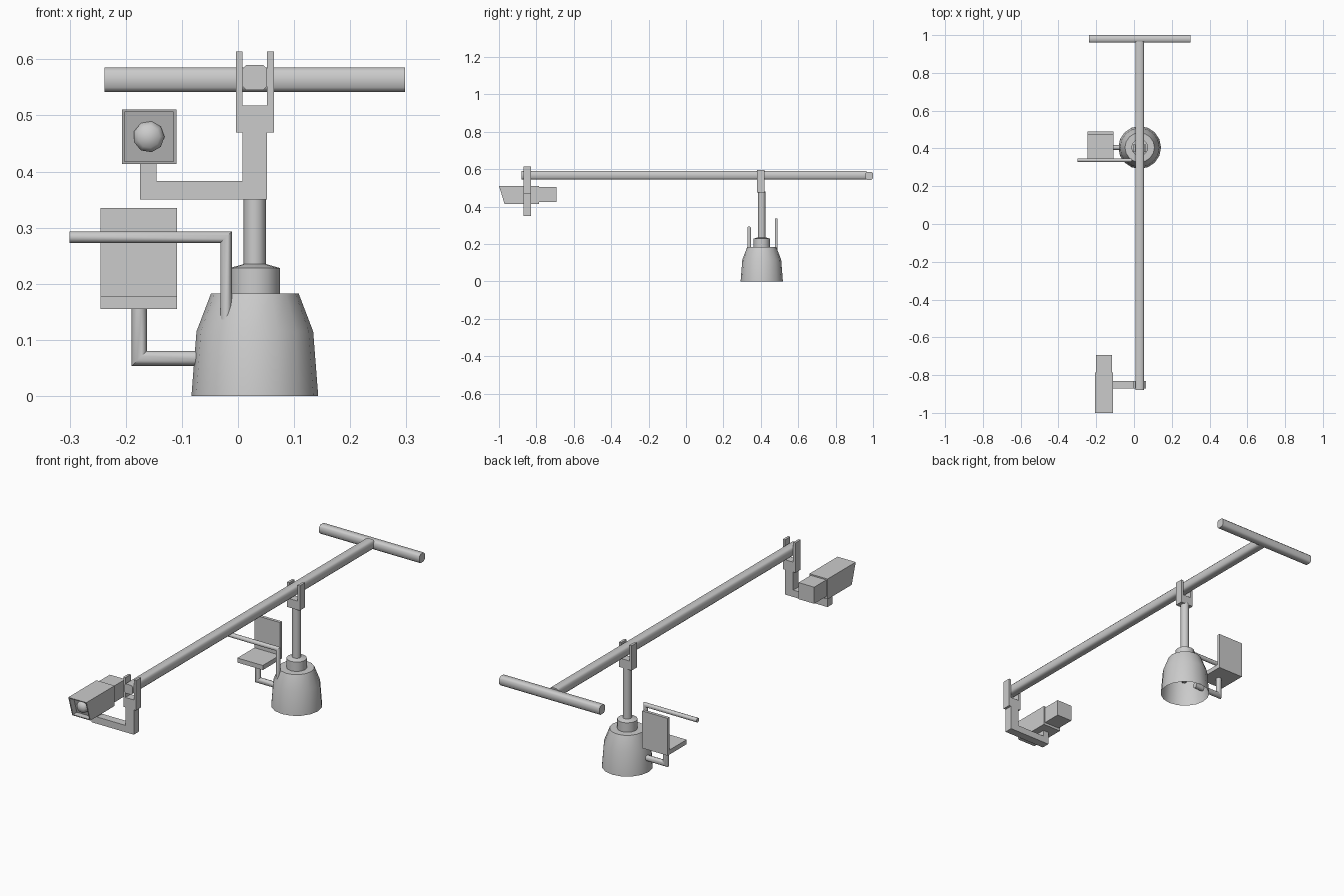
import bpy, bmesh, math
from mathutils import Vector

cube = bpy.data.objects.get("Cube")
if cube:
    bpy.data.objects.remove(cube, do_unlink=True)

grey = bpy.data.materials.new("light grey")
grey.use_nodes = True
grey.diffuse_color = (0.6, 0.6, 0.6, 1)
grey.node_tree.nodes["Principled BSDF"].inputs["Base Color"].default_value = (0.6, 0.6, 0.6, 1)

CX, BASE_Y, FORK_Y = 0.03, 0.405, -0.85   # beam axis, base centre, camera fork


def finish(bm, name, smooth=None):
    bmesh.ops.recalc_face_normals(bm, faces=bm.faces)
    me = bpy.data.meshes.new(name)
    bm.to_mesh(me)
    bm.free()
    me.materials.append(grey)
    ob = bpy.data.objects.new(name, me)
    bpy.context.collection.objects.link(ob)
    if smooth:
        bpy.ops.object.select_all(action='DESELECT')
        ob.select_set(True)
        bpy.context.view_layer.objects.active = ob
        bpy.ops.object.shade_smooth_by_angle(angle=math.radians(smooth))
    return ob


def box(name, x, y, z, bevel=0, axis=0):
    """Box from (min, max) ranges; bevel rounds the edges along one axis."""
    bm = bmesh.new()
    bmesh.ops.create_cube(bm, size=1)
    for v in bm.verts:
        v.co = [r[0] if c < 0 else r[1] for c, r in zip(v.co, (x, y, z))]
    if bevel:
        edges = [e for e in bm.edges
                 if abs((e.verts[0].co - e.verts[1].co).normalized()[axis]) > 0.9]
        bmesh.ops.bevel(bm, geom=edges, offset=bevel, segments=1, affect='EDGES')
    return finish(bm, name, 50 if bevel else None)


def lathe(name, profile, center, sides, smooth=40):
    """Open surface of revolution from (radius, z) points; radius 0 closes it."""
    bm = bmesh.new()
    rings = []
    for r, z in profile:
        n = 1 if r == 0 else sides
        rings.append([bm.verts.new((center[0] + r * math.cos(math.tau * i / sides),
                                    center[1] + r * math.sin(math.tau * i / sides), z))
                      for i in range(n)])
    for a, b in zip(rings, rings[1:]):
        for i in range(sides):
            j = (i + 1) % sides
            quad = [a[i % len(a)], a[j % len(a)], b[j % len(b)], b[i % len(b)]]
            bm.faces.new(list(dict.fromkeys(quad)))
    return finish(bm, name, smooth)


def pipe(name, points, radius, sides=10):
    """Round tube in the xz plane with mitred corners."""
    pts = [Vector(p) for p in points]
    bm = bmesh.new()
    rings = []
    for k, p in enumerate(pts):
        d_in = (p - pts[k - 1]).normalized() if k else (pts[1] - p).normalized()
        d_out = (pts[k + 1] - p).normalized() if k + 1 < len(pts) else d_in
        t = (d_in + d_out).normalized()
        side = Vector((0, 1, 0)).cross(t).normalized() / t.dot(d_in)
        rings.append([bm.verts.new(p + radius * (side * math.cos(math.tau * i / sides)
                                   + Vector((0, math.sin(math.tau * i / sides), 0))))
                      for i in range(sides)])
    for a, b in zip(rings, rings[1:]):
        for i in range(sides):
            j = (i + 1) % sides
            bm.faces.new((a[i], a[j], b[j], b[i]))
    bm.faces.new(rings[0])
    bm.faces.new(rings[-1])
    return finish(bm, name, 45)


def fork(name, y, z0, z1):
    """Two prongs either side of the beam, joined by a bridge."""
    yr = (y - 0.02, y + 0.02)
    for side, s in (("left", 1), ("right", -1)):
        box(f"{name}_{side}_prong", sorted((CX + s * 0.022, CX + s * 0.034)), yr, (z0, z1))
    box(f"{name}_bridge", (CX - 0.022, CX + 0.022), yr, (z0, 0.518))


# Boom and rear cross handle
box("boom_beam", (CX - 0.022, CX + 0.022), (-0.88, 0.965), (0.545, 0.59), 0.007, 1)
box("rear_handle", (-0.238, 0.298), (0.96, 1.0), (0.542, 0.585), 0.008, 0)

# Base shell, collar and post
lathe("base_shell", [(0.113, 0), (0.104, 0.115), (0.078, 0.183), (0, 0.183)],
      (CX, BASE_Y), 16)
lathe("base_collar", [(0.045, 0.183), (0.045, 0.228), (0.02, 0.235)], (CX, BASE_Y), 12)
lathe("post", [(0.02, 0.183), (0.02, 0.48)], (CX, BASE_Y), 12)
fork("post_fork", 0.4, 0.475, 0.595)

# Seat with its support, and the hand bar
box("seat", (-0.245, -0.109), (0.345, 0.49), (0.155, 0.177))
box("seat_back", (-0.245, -0.109), (0.475, 0.49), (0.177, 0.335))
pipe("seat_support", [(-0.03, BASE_Y, 0.067), (-0.176, BASE_Y, 0.067),
                      (-0.176, BASE_Y, 0.157)], 0.0135)
pipe("hand_bar", [(-0.3, 0.338, 0.283), (-0.021, 0.338, 0.283), (-0.021, 0.338, 0.11)], 0.0105)

# Camera mount
fork("mount_fork", FORK_Y, 0.47, 0.614)
MY = (FORK_Y - 0.02, FORK_Y + 0.02)
box("mount_stem", (CX - 0.022, CX + 0.022), MY, (0.35, 0.47))
box("mount_arm", (-0.175, CX - 0.022), MY, (0.35, 0.383))
box("mount_upright", (-0.175, -0.145), MY, (0.383, 0.42))

# Camera body with slanted, recessed front
bm = bmesh.new()
side = [(-1, 0.511), (-0.785, 0.511), (-0.785, 0.413), (-0.97, 0.413)]
face = bm.faces.new([bm.verts.new((-0.207, y, z)) for y, z in side])
ext = bmesh.ops.extrude_face_region(bm, geom=[face])
bmesh.ops.translate(bm, vec=(0.097, 0, 0),
                    verts=[g for g in ext["geom"] if isinstance(g, bmesh.types.BMVert)])
bmesh.ops.recalc_face_normals(bm, faces=bm.faces)
front = min(bm.faces, key=lambda f: f.calc_center_median().y)
bmesh.ops.inset_region(bm, faces=[front], thickness=0.007)
inner = bmesh.ops.extrude_discrete_faces(bm, faces=[front])["faces"]
bmesh.ops.translate(bm, vec=(0, 0.03, 0), verts=inner[0].verts)
finish(bm, "camera_body")
box("camera_rear", (-0.2, -0.117), (-0.785, -0.693), (0.425, 0.505))

# Domed lens, turned to face forward
lens = lathe("lens", [(0.028, -0.02), (0.028, 0.004), (0.02, 0.014), (0, 0.019)], (0, 0), 9, 60)
lens.rotation_euler = (math.pi / 2, 0, 0)
lens.location = (-0.159, -0.96, 0.462)
